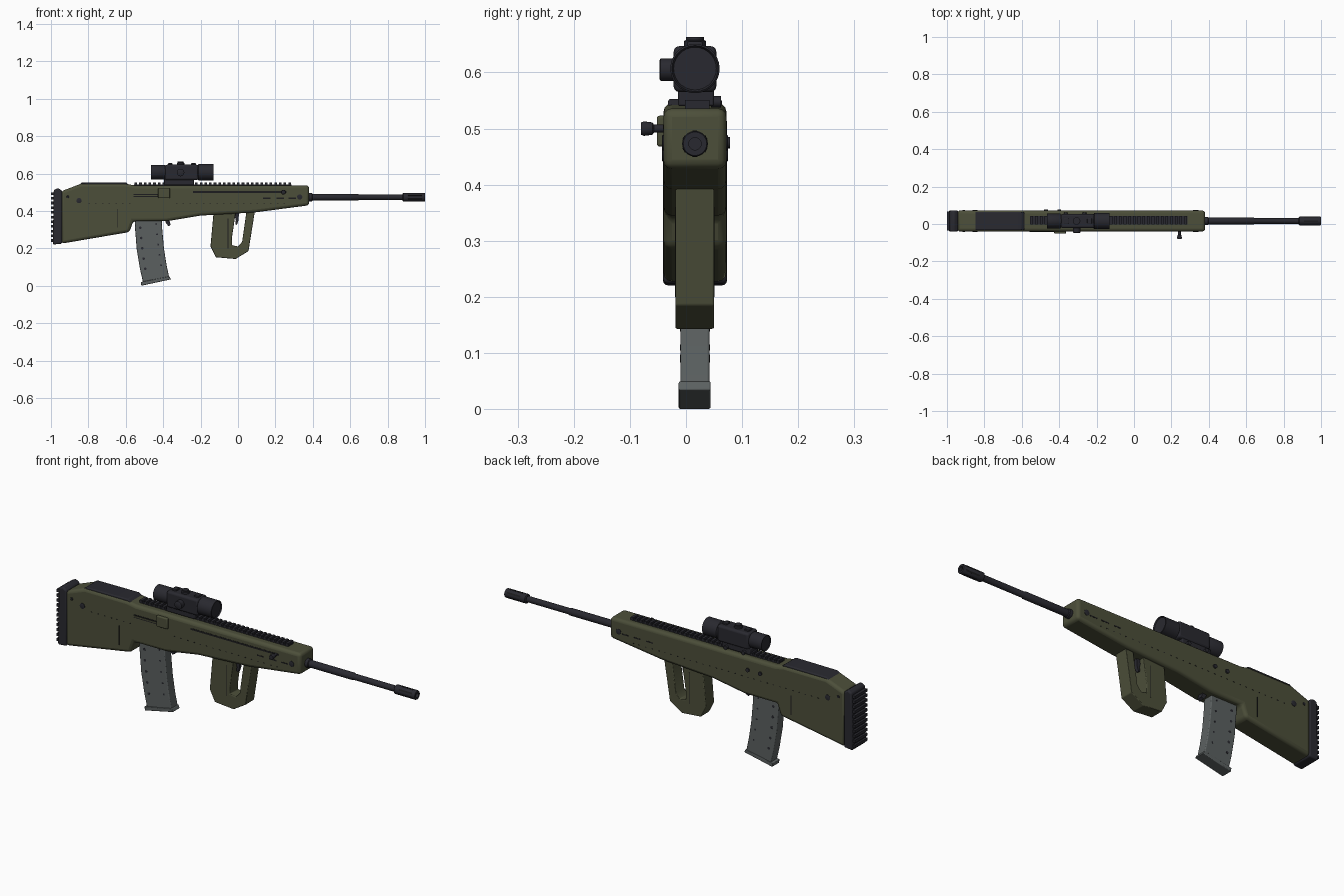
import bpy, bmesh, math
from mathutils import Vector, Matrix

CY = 0.016            # centre plane of the whole model
Y0, Y1 = -0.04, 0.072  # side faces of the shell


def material(name, rgb):
    m = bpy.data.materials.new(name)
    m.diffuse_color = (*rgb, 1)
    return m


GREEN = material("olive shell", (0.073, 0.078, 0.042))
DARK = material("dark metal", (0.022, 0.022, 0.029))
GREY = material("grey magazine", (0.105, 0.118, 0.118))
SHADE = material("groove black", (0.012, 0.012, 0.013))


def finish(name, bm, mat, bevel=0, segments=3):
    bmesh.ops.recalc_face_normals(bm, faces=bm.faces)
    me = bpy.data.meshes.new(name)
    bm.to_mesh(me)
    bm.free()
    ob = bpy.data.objects.new(name, me)
    bpy.context.collection.objects.link(ob)
    me.materials.append(mat)
    if bevel:
        b = ob.modifiers.new("bevel", 'BEVEL')
        b.width, b.segments, b.limit_method = bevel, segments, 'ANGLE'
        b.angle_limit = math.radians(35)
    bpy.context.view_layer.objects.active = ob
    ob.select_set(True)
    bpy.ops.object.shade_smooth_by_angle(angle=math.radians(35))
    ob.select_set(False)
    return ob


def prism(name, outline, y0, y1, mat, bevel=0, inner=None):
    """Side outline (x, z) given thickness along y, optionally with a hole."""
    bm = bmesh.new()
    rings = [[[bm.verts.new((x, y, z)) for x, z in loop] for y in (y0, y1)]
             for loop in ([outline, inner] if inner else [outline])]
    n = len(outline)
    for a, b in rings:
        for i in range(n):
            j = (i + 1) % n
            bm.faces.new((a[i], a[j], b[j], b[i]))
    for side in (0, 1):
        if inner:
            o, h = rings[0][side], rings[1][side]
            for i in range(n):
                j = (i + 1) % n
                bm.faces.new((o[i], o[j], h[j], h[i]))
        else:
            bm.faces.new(rings[0][side])
    return finish(name, bm, mat, bevel)


def box(name, x0, x1, y0, y1, z0, z1, mat, bevel=0):
    return prism(name, [(x0, z0), (x1, z0), (x1, z1), (x0, z1)], y0, y1, mat, bevel)


def lathe(name, origin, axis, profile, mat, sides=24):
    """Closed turned part: profile of (distance, radius) along an axis."""
    bm = bmesh.new()
    rot = Vector((0, 0, 1)).rotation_difference(Vector(axis)).to_matrix().to_4x4()
    rings = [[bm.verts.new((r * math.cos(k * math.tau / sides),
                            r * math.sin(k * math.tau / sides), d))
              for k in range(sides)] for d, r in profile]
    for a, b in zip(rings, rings[1:]):
        for i in range(sides):
            j = (i + 1) % sides
            bm.faces.new((a[i], a[j], b[j], b[i]))
    bm.faces.new(rings[0])
    bm.faces.new(rings[-1])
    bmesh.ops.transform(bm, matrix=Matrix.Translation(origin) @ rot, verts=bm.verts)
    return finish(name, bm, mat)


X, Y, NY, Z = (1, 0, 0), (0, 1, 0), (0, -1, 0), (0, 0, 1)

# Main shell
prism("shell", [(-0.945, 0.225), (-0.945, 0.505), (-0.84, 0.545), (-0.6, 0.545),
                (-0.55, 0.536), (0.38, 0.536), (0.38, 0.43), (0.09, 0.392),
                (-0.2, 0.375), (-0.38, 0.345), (-0.56, 0.345), (-0.58, 0.287)],
      Y0, Y1, GREEN, 0.015)

# Butt pad with ribs
prism("butt_pad", [(-0.99, 0.22), (-0.94, 0.225), (-0.94, 0.508), (-0.962, 0.522),
                   (-0.985, 0.512)], Y0 - 0.001, Y1 + 0.001, DARK, 0.008)
for i in range(11):
    z = 0.235 + i * 0.025
    box("butt_rib", -1.0, -0.975, Y0 + 0.006, Y1 - 0.006, z, z + 0.014, DARK)

# Cheek rest
prism("cheek_rest", [(-0.865, 0.53), (-0.835, 0.551), (-0.6, 0.553), (-0.58, 0.538)],
      Y0 + 0.008, Y1 - 0.008, DARK, 0.005)

# Toothed top rail
box("rail", -0.555, 0.285, CY - 0.018, CY + 0.026, 0.53, 0.541, DARK)
for i in range(34):
    x = -0.553 + i * 0.0249
    box("rail_tooth", x, x + 0.014, CY - 0.018, CY + 0.026, 0.54, 0.551, DARK)

# Barrel and muzzle
lathe("barrel", (0.37, CY, 0.473), X, [(0, 0.022), (0.025, 0.022), (0.028, 0.018),
      (0.27, 0.018), (0.275, 0.015), (0.53, 0.015)], DARK)
lathe("muzzle", (0.88, CY, 0.473), X, [(0, 0.018), (0.004, 0.023), (0.116, 0.023),
      (0.12, 0.021), (0.12, 0.011), (0.1, 0.011)], DARK)
for k in range(6):
    a = k * math.tau / 6
    slot = box("muzzle_slot", 0.91, 0.985, -0.004, 0.004, 0.019, 0.0235, SHADE)
    slot.matrix_world = Matrix.Translation((0, CY, 0.473)) @ Matrix.Rotation(a, 4, 'X')

# Loop grip with trigger
prism("grip", [(-0.13, 0.40), (-0.147, 0.21), (-0.118, 0.152), (-0.013, 0.143),
               (0.056, 0.185), (0.092, 0.41)], -0.019, 0.05, GREEN, 0.012,
      inner=[(-0.012, 0.395), (-0.032, 0.26), (-0.032, 0.216), (0.0, 0.21),
             (0.022, 0.235), (0.045, 0.395)])
prism("trigger", [(-0.022, 0.39), (0.005, 0.39), (0.003, 0.35), (-0.006, 0.325),
                  (-0.014, 0.328), (-0.012, 0.35)], CY - 0.008, CY + 0.008, DARK)

# Curved magazine with base and dark witness holes
prism("magazine", [(-0.553, 0.37), (-0.55, 0.3), (-0.541, 0.19), (-0.523, 0.085),
                   (-0.508, 0.02), (-0.368, 0.045), (-0.382, 0.11), (-0.396, 0.2),
                   (-0.405, 0.3), (-0.408, 0.37)], -0.01, 0.042, GREY, 0.004)
prism("magazine_base", [(-0.517, 0.0), (-0.52, 0.02), (-0.366, 0.05), (-0.358, 0.034)],
      -0.013, 0.044, GREY, 0.003)
for i in range(5):
    z = 0.09 + i * 0.055
    x = -0.49 - 0.035 * math.sin((z - 0.05) * 4.5)
    for side, y in ((NY, -0.009), (Y, 0.041)):
        lathe("witness_hole", (x, y, z), side, [(0, 0.007), (0.0015, 0.007)], DARK, 12)
        lathe("witness_hole", (x + 0.085, y, z + 0.02), side,
              [(0, 0.005), (0.0015, 0.005)], DARK, 12)
prism("magazine_catch", [(-0.395, 0.36), (-0.37, 0.36), (-0.36, 0.325), (-0.372, 0.318),
                         (-0.385, 0.335)], CY - 0.014, CY + 0.014, DARK)

# Scope: tube, housing, turrets and mount
lathe("scope_tube", (-0.464, CY, 0.607), X,
      [(0.004, 0.03), (0.004, 0.036), (0, 0.039), (0.07, 0.039), (0.078, 0.034),
       (0.245, 0.034), (0.253, 0.044), (0.332, 0.044), (0.334, 0.041), (0.328, 0.038)],
      DARK, 28)
box("scope_housing", -0.39, -0.212, CY - 0.038, CY + 0.038, 0.565, 0.647, DARK, 0.01)
lathe("top_turret", (-0.307, CY, 0.64), Z, [(0, 0.02), (0.016, 0.02), (0.018, 0.016),
      (0.023, 0.016)], DARK)
lathe("side_turret", (-0.307, CY - 0.036, 0.605), NY, [(0, 0.02), (0.025, 0.02),
      (0.027, 0.017)], DARK)
for x in (-0.375, -0.25):
    box("scope_cap", x, x + 0.025, CY - 0.014, CY + 0.014, 0.64, 0.655, DARK, 0.003)
box("scope_mount", -0.395, -0.235, -0.014, 0.05, 0.54, 0.57, DARK, 0.004)
for x in (-0.365, -0.265):
    lathe("mount_screw", (x, 0.045, 0.548), Y, [(0, 0.01), (0.017, 0.01)], DARK, 12)

# Ejection port and bolt cover on the front side
box("ejection_slot", -0.56, -0.37, Y0 - 0.002, Y0 + 0.005, 0.474, 0.49, SHADE)
box("slot_rail", -0.56, -0.43, Y0 - 0.004, Y0 + 0.005, 0.479, 0.485, GREEN)
box("bolt_cover", -0.427, -0.364, Y0 - 0.012, Y0 + 0.005, 0.468, 0.523, GREEN, 0.005)

# Charging handle and its track
box("handle_track", -0.24, 0.26, Y0 - 0.001, Y0 + 0.005, 0.497, 0.506, SHADE)
lathe("charging_handle", (0.243, Y0 + 0.005, 0.5), NY, [(0, 0.007), (0.022, 0.007),
      (0.025, 0.011), (0.04, 0.013), (0.045, 0.011)], DARK, 16)

# Pins, vent slots and panel seams on both sides
for side, y, s in ((NY, Y0, -1), (Y, Y1, 1)):
    for x, z, r in ((-0.85, 0.455, 0.014), (0.33, 0.475, 0.014), (-0.91, 0.475, 0.007)):
        lathe("pin", (x, y - s * 0.004, z), side, [(0, r), (0.006, r), (0.007, r * .8)],
              DARK, 16)
    a, b = sorted((y - s * 0.004, y + s * 0.001))
    for x in (0.135, 0.205, 0.27):
        box("vent_slot", x, x + 0.04, a, b, 0.465, 0.471, SHADE)
    for i in range(30):
        x = -0.8 + i * 0.036
        if s > 0 or not -0.58 < x < -0.35:
            box("seam_mark", x, x + 0.008, a, b, 0.436, 0.439, SHADE)
    box("stock_seam", -0.645, -0.642, a, b, 0.31, 0.41, SHADE)
    gy = -0.019 if s < 0 else 0.05
    a, b = sorted((gy - s * 0.004, gy + s * 0.001))
    box("grip_seam", -0.055, -0.052, a, b, 0.2, 0.36, SHADE)

# Selector buttons on the far side
for x in (-0.47, -0.4):
    lathe("selector_button", (x, Y1 - 0.004, 0.475), Y, [(0, 0.01), (0.01, 0.01)],
          DARK, 16)
